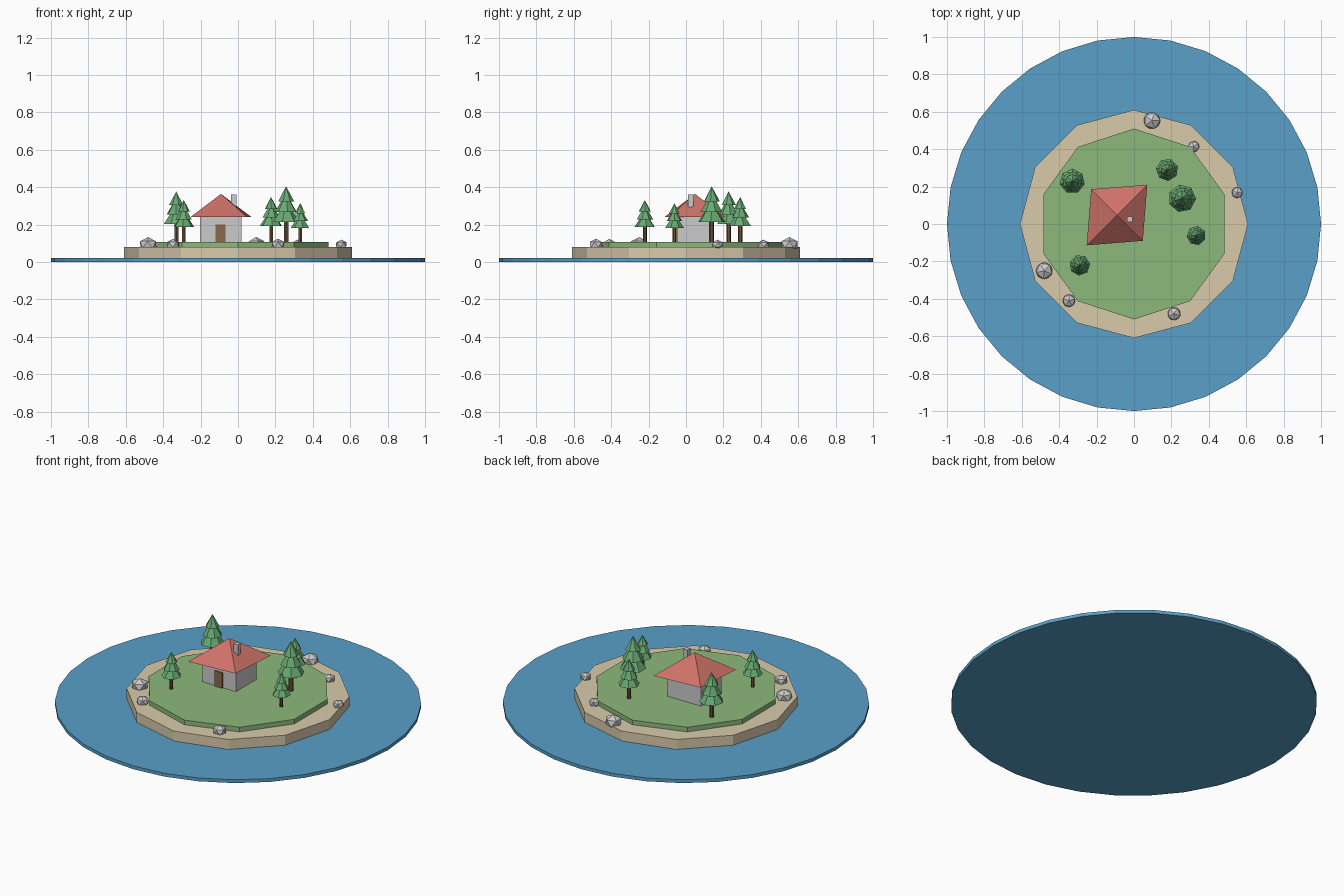
import bpy
from math import radians

if "Cube" in bpy.data.objects:
    bpy.data.objects.remove(bpy.data.objects["Cube"])


def material(name, rgb):
    m = bpy.data.materials.new(name)
    m.diffuse_color = (*rgb, 1)
    m.use_nodes = True
    m.node_tree.nodes["Principled BSDF"].inputs["Base Color"].default_value = m.diffuse_color
    return m


WATER = material("water_blue", (0.10, 0.35, 0.58))
SAND = material("sand_tan", (0.69, 0.59, 0.41))
GRASS = material("grass_green", (0.27, 0.48, 0.20))
ROOF = material("roof_red", (0.62, 0.17, 0.14))
WOOD = material("bark_brown", (0.15, 0.08, 0.04))
DOOR = material("door_brown", (0.26, 0.14, 0.07))
LEAF = material("leaf_green", (0.14, 0.40, 0.17))


def finish(name, mat):
    ob = bpy.context.object
    ob.name = name
    if mat:
        ob.data.materials.append(mat)
    return ob


def disc(name, sides, x, y, z0, z1, r0, r1, mat, turn=0):
    """Prism, cone or frustum standing between z0 and z1."""
    bpy.ops.mesh.primitive_cone_add(
        vertices=sides, radius1=r0, radius2=r1, depth=z1 - z0,
        location=(x, y, (z0 + z1) / 2), rotation=(0, 0, radians(turn)))
    return finish(name, mat)


def box(name, x0, x1, y0, y1, z0, z1, mat=None):
    bpy.ops.mesh.primitive_cube_add(
        size=1, location=((x0 + x1) / 2, (y0 + y1) / 2, (z0 + z1) / 2))
    bpy.context.object.scale = (x1 - x0, y1 - y0, z1 - z0)
    return finish(name, mat)


# Island layers
disc("water", 32, 0, 0, 0, 0.02, 1, 1, WATER)
disc("sand", 12, 0, 0, 0.02, 0.08, 0.61, 0.61, SAND)
disc("grass", 10, 0, 0, 0.08, 0.108, 0.51, 0.51, GRASS)

# Hut
box("hut_walls", -0.204, 0.02, -0.048, 0.147, 0.105, 0.25)
box("hut_door", -0.119, -0.067, -0.056, -0.04, 0.105, 0.2, DOOR)
box("hut_chimney", -0.037, -0.009, 0.011, 0.039, 0.25, 0.36)
roof = disc("hut_roof", 4, -0.091, 0.048, 0.241, 0.364, 1, 0, ROOF, 45)
roof.scale = (0.229, 0.195, 1)

# Trees: trunk and three stacked cones
TIERS = [(0.36, 0.74, 0.250), (0.54, 0.88, 0.200), (0.73, 1.0, 0.145)]
TREES = [(-0.33, 0.228, 0.27), (0.177, 0.29, 0.24), (0.257, 0.137, 0.298),
         (0.333, -0.062, 0.207), (-0.29, -0.22, 0.224)]
for i, (x, y, h) in enumerate(TREES):
    z = 0.107
    disc(f"tree_trunk_{i}", 6, x, y, z, z + 0.45 * h, 0.046 * h, 0.046 * h, WOOD)
    for j, (a, b, r) in enumerate(TIERS):
        disc(f"tree_tier_{i}_{j}", 7, x, y, z + a * h, z + b * h,
             r * h, 0, LEAF, 23 * j + 31 * i)

# Shore rocks
ROCKS = [(0.096, 0.553, 0.05), (0.32, 0.414, 0.033), (0.552, 0.168, 0.033),
         (-0.48, -0.25, 0.05), (-0.348, -0.41, 0.038), (0.214, -0.48, 0.039)]
for i, (x, y, r) in enumerate(ROCKS):
    bpy.ops.mesh.primitive_ico_sphere_add(
        subdivisions=1, radius=r, location=(x, y, 0.093),
        rotation=(0, 0, radians(40 * i)))
    bpy.context.object.scale.z = 0.8
    finish(f"rock_{i}", None)
